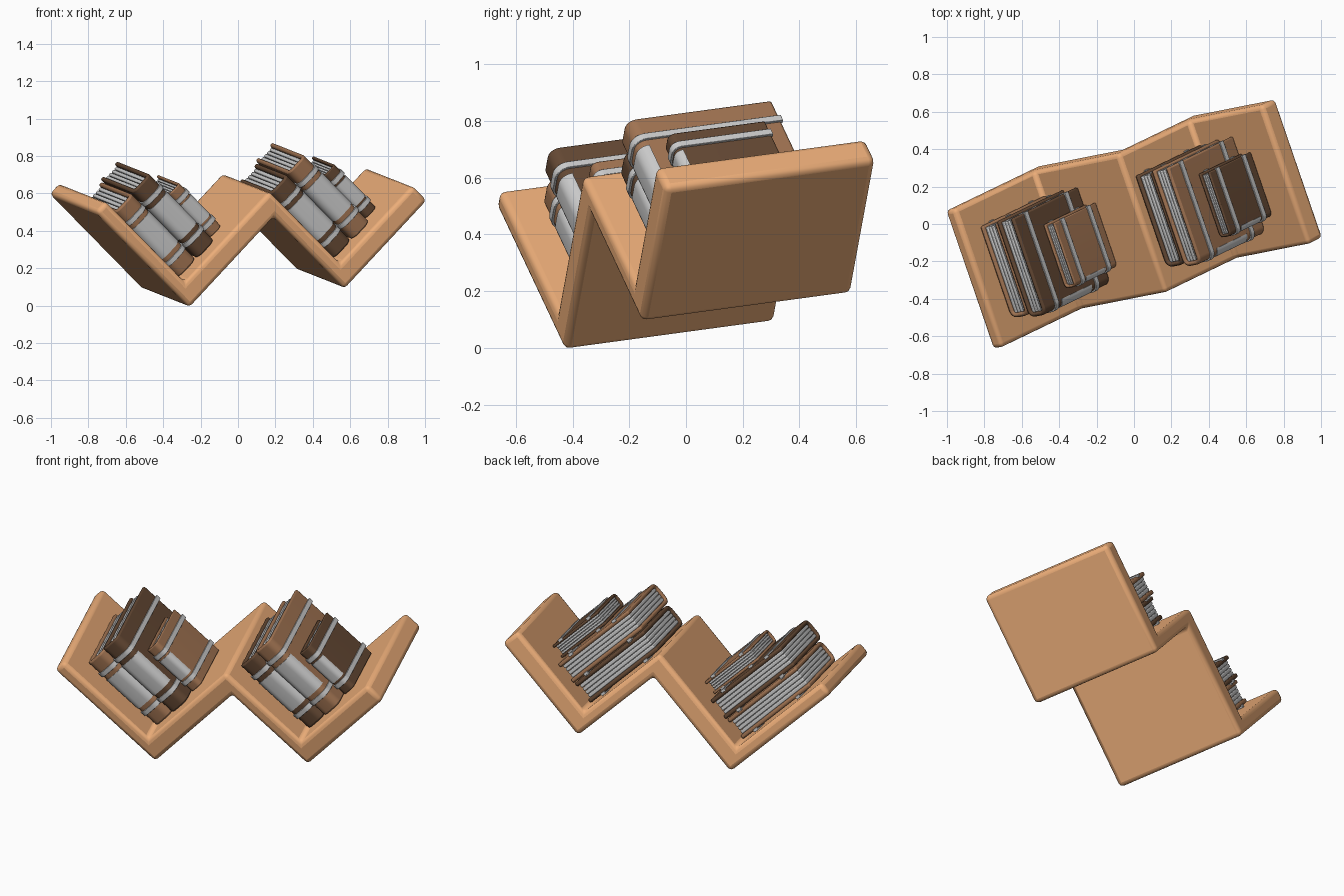
import bpy, bmesh
from math import sin, cos, pi, radians
from mathutils import Vector, Matrix

if "Cube" in bpy.data.objects:
    bpy.data.objects.remove(bpy.data.objects["Cube"])

# tilted frame: u runs up-right, d runs back, w runs up-left
d = Vector((-0.322, 0.938, 0.127)).normalized()
w = Vector((-0.665, -0.318, 0.678))
w = (w - d * w.dot(d)).normalized()
u = d.cross(w)
BAY1 = Vector((-0.256, -0.429, -0.013))
FRAME = Matrix.Translation(BAY1) @ Matrix((u, d, w)).transposed().to_4x4()
STEP = (0.669, 0, -0.569)      # first bay to second bay, in (u, d, w)
FLOOR = 0.118                  # thickness of the boards the books stand on


def material(name, rgb):
    m = bpy.data.materials.new(name)
    m.diffuse_color = (*rgb, 1)
    m.use_nodes = True
    m.node_tree.nodes["Principled BSDF"].inputs["Base Color"].default_value = m.diffuse_color
    return m


WOOD = material("wood", (0.84, 0.42, 0.19))
LIGHT = material("light_cover", (0.36, 0.175, 0.085))
DARK = material("dark_cover", (0.13, 0.066, 0.034))


def extrude(name, pts, vec, mat=None, bevel=0.0, offset=(0, 0, 0), seg=2):
    """Extrude a closed outline of local points along vec, in the tilted frame."""
    bm = bmesh.new()
    off = Vector(offset)
    face = bm.faces.new([bm.verts.new(Vector(p) + off) for p in pts])
    top = bmesh.ops.extrude_face_region(bm, geom=[face])["geom"]
    bmesh.ops.translate(bm, vec=vec, verts=[g for g in top if isinstance(g, bmesh.types.BMVert)])
    bmesh.ops.recalc_face_normals(bm, faces=bm.faces)
    me = bpy.data.meshes.new(name)
    bm.to_mesh(me)
    bm.free()
    me.transform(FRAME)
    ob = bpy.data.objects.new(name, me)
    bpy.context.collection.objects.link(ob)
    if mat:
        me.materials.append(mat)
    if bevel:
        b = ob.modifiers.new("bevel", 'BEVEL')
        b.width, b.segments, b.limit_method, b.angle_limit = bevel, seg, 'ANGLE', radians(40)
    bpy.ops.object.select_all(action='DESELECT')
    ob.select_set(True)
    bpy.context.view_layer.objects.active = ob
    bpy.ops.object.shade_smooth_by_angle(angle=radians(40))
    return ob


def u_path(x0, x1, y0, y1, r, grow, spine_only=False):
    """Rounded U around the spine (front = y0), offset outward by grow."""
    path = [] if spine_only else [(x0 - grow, y1)]
    for cx, start in ((x0 + r, pi), (x1 - r, 1.5 * pi)):
        for i in range(7):
            a = start + i * pi / 12
            path.append((cx + (r + grow) * cos(a), y0 + r + (r + grow) * sin(a)))
    return path if spine_only else path + [(x1 + grow, y1)]


def u_shell(name, box, z0, z1, r, inner, outer, mat, offset, spine_only=False, extra=0.0, bevel=0.0):
    x0, x1, y0, y1 = box
    o = u_path(x0, x1, y0, y1 + extra, r, outer, spine_only)
    i = u_path(x0, x1, y0, y1 + extra, r, inner, spine_only)
    pts = [(x, y, z0) for x, y in o + i[::-1]]
    return extrude(name, pts, (0, 0, z1 - z0), mat, bevel, offset)


def book(name, x0, x1, y0, y1, z1, mat, offset):
    z0 = FLOOR + 0.002
    h, t = z1 - z0, x1 - x0
    box, r, thick = (x0, x1, y0, y1), t * 0.31, t * 0.18
    # cover with rounded spine
    u_shell(name + "_cover", box, z0, z1, r, -thick, 0, mat, offset, bevel=thick * 0.4)
    # two raised bands wrapping the cover, and a label on the spine
    for tag, f in (("lower", 0.19), ("upper", 0.81)):
        z = z0 + f * h
        u_shell(f"{name}_{tag}_band", box, z - 0.014, z + 0.014, r, -0.008, 0.008, None,
                offset, extra=0.004, bevel=0.0015)
    u_shell(name + "_spine_label", box, z0 + 0.27 * h, z0 + 0.73 * h, r, -0.01, 0.004, None,
            offset, spine_only=True)
    # page block: a core and separate leaves
    a, b = x0 + thick * 0.95, x1 - thick * 0.95
    n = 4
    p = (b - a) / n
    slabs = [("core", a, b, 0.028)]
    slabs += [(f"leaf_{i + 1}", a + (i + .05) * p, a + (i + .95) * p, 0.013) for i in range(n)]
    for tag, xa, xb, inset in slabs:
        ya, yb = y0 + thick * 0.9, y1 - inset
        pts = [(xa, ya, z0 + inset), (xb, ya, z0 + inset), (xb, yb, z0 + inset), (xa, yb, z0 + inset)]
        extrude(f"{name}_pages_{tag}", pts, (0, 0, h - 2 * inset), None,
                0 if tag == "core" else p * 0.25, offset)


# zigzag shelf of four boards
profile = [(0, 0), (.669, 0), (.669, -.569), (1.322, -.569), (1.322, -.569 + FLOOR),
           (.749, -.569 + FLOOR), (.749, FLOOR), (.08, FLOOR), (.08, .757), (0, .757)]
extrude("zigzag_shelf", [(a, 0, b) for a, b in profile], (0, 0.79, 0), WOOD, 0.024, seg=3)

# three books in each bay, colours swapped
for bay, off, c1, c2 in (("left", (0, 0, 0), LIGHT, DARK), ("right", STEP, DARK, LIGHT)):
    book(bay + "_inner_book", 0.088, 0.228, 0.12, 0.645, 0.635, c1, off)
    book(bay + "_tall_book", 0.233, 0.368, 0.107, 0.657, 0.645, c2, off)
    book(bay + "_small_book", 0.373, 0.460, 0.19, 0.555, 0.458, c1, off)
